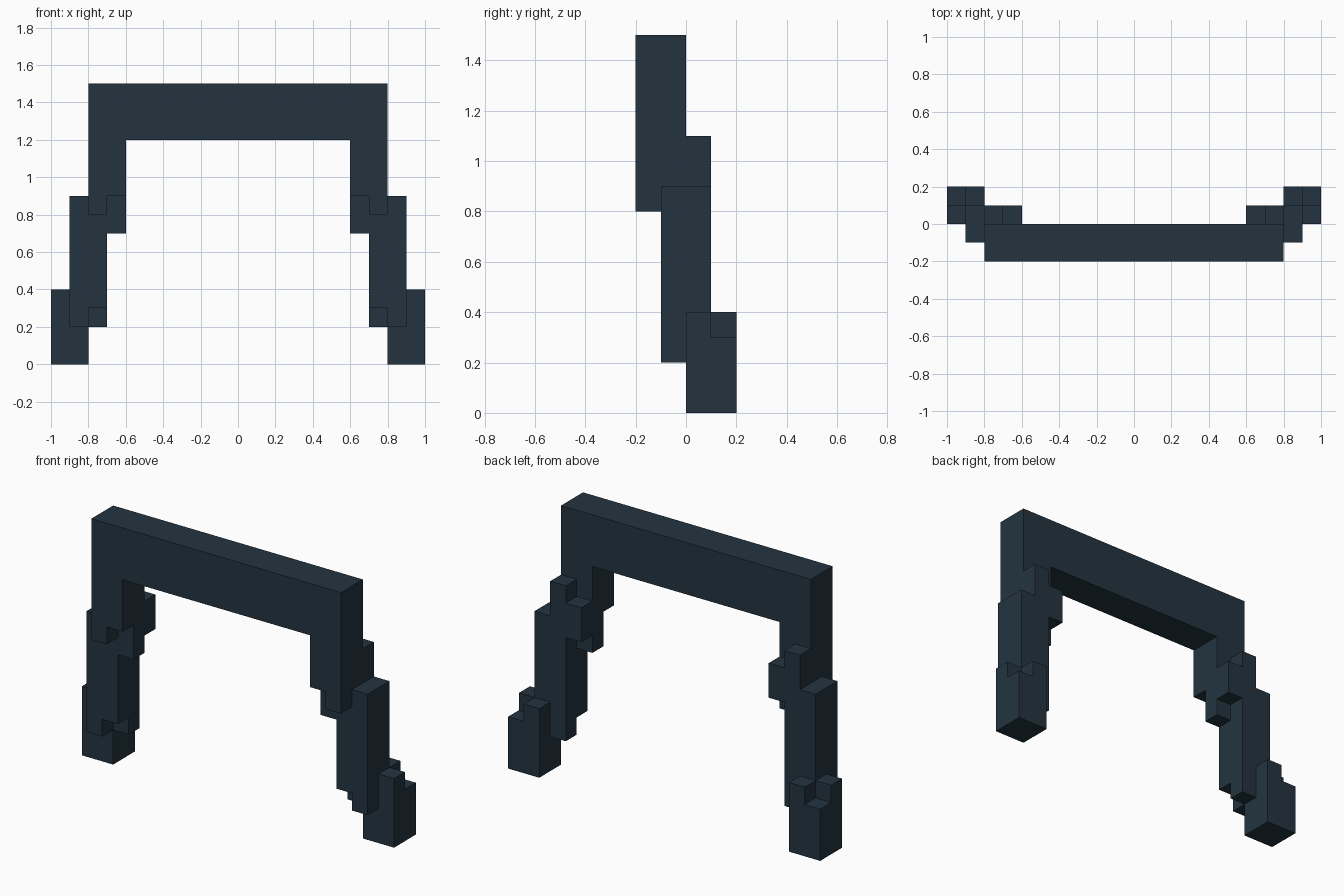
import bpy, bmesh
from itertools import product
from mathutils import Vector

if "Cube" in bpy.data.objects:
    bpy.data.objects.remove(bpy.data.objects["Cube"], do_unlink=True)

U = 0.1  # block size

slate = bpy.data.materials.new("dark slate blue")
slate.use_nodes = True
colour = (0.0168, 0.0343, 0.0513, 1.0)
slate.diffuse_color = colour
slate.node_tree.nodes["Principled BSDF"].inputs["Base Color"].default_value = colour


def cells(*boxes):
    """Block cells covered by boxes (x0, x1, y0, y1, z0, z1)."""
    return {c for x0, x1, y0, y1, z0, z1 in boxes
            for c in product(range(x0, x1), range(y0, y1), range(z0, z1))}


def mirrored(part):
    return {(-x - 1, y, z) for x, y, z in part}


def build(name, part):
    """Make one clean closed shell around a set of block cells."""
    bm = bmesh.new()
    for c in part:
        for axis, side in product(range(3), (0, 1)):
            neighbour = list(c)
            neighbour[axis] += 2 * side - 1
            if tuple(neighbour) in part:
                continue
            a, b = (axis + 1) % 3, (axis + 2) % 3
            corners = []
            for da, db in ((0, 0), (1, 0), (1, 1), (0, 1)):
                p = Vector(c)
                p[axis] += side
                p[a] += da
                p[b] += db
                corners.append(bm.verts.new(p * U))
            bm.faces.new(corners if side else corners[::-1])
    bmesh.ops.remove_doubles(bm, verts=bm.verts, dist=U / 100)
    bmesh.ops.dissolve_limit(bm, angle_limit=0.01, verts=bm.verts, edges=bm.edges)
    mesh = bpy.data.meshes.new(name)
    bm.to_mesh(mesh)
    bm.free()
    mesh.materials.append(slate)
    obj = bpy.data.objects.new(name, mesh)
    bpy.context.collection.objects.link(obj)


# Top beam with its two upper posts
post = cells((6, 8, -2, 0, 9, 12), (7, 8, -2, -1, 8, 9))
build("arch_frame", cells((-8, 8, -2, 0, 12, 15)) | post | mirrored(post))

# Stepped middle and foot sections of each leg
leg_parts = {
    "middle_leg": cells((8, 9, -1, 1, 2, 9), (7, 8, -1, 0, 3, 9),
                        (7, 8, 0, 1, 2, 11), (6, 7, -1, 0, 7, 9),
                        (6, 7, 0, 1, 8, 10)),
    "foot": cells((8, 9, 0, 1, 0, 2), (8, 9, 1, 2, 0, 4),
                  (9, 10, 0, 1, 0, 4), (9, 10, 1, 2, 0, 3)),
}
for name, part in leg_parts.items():
    build("left_" + name, part)
    build("right_" + name, mirrored(part))
